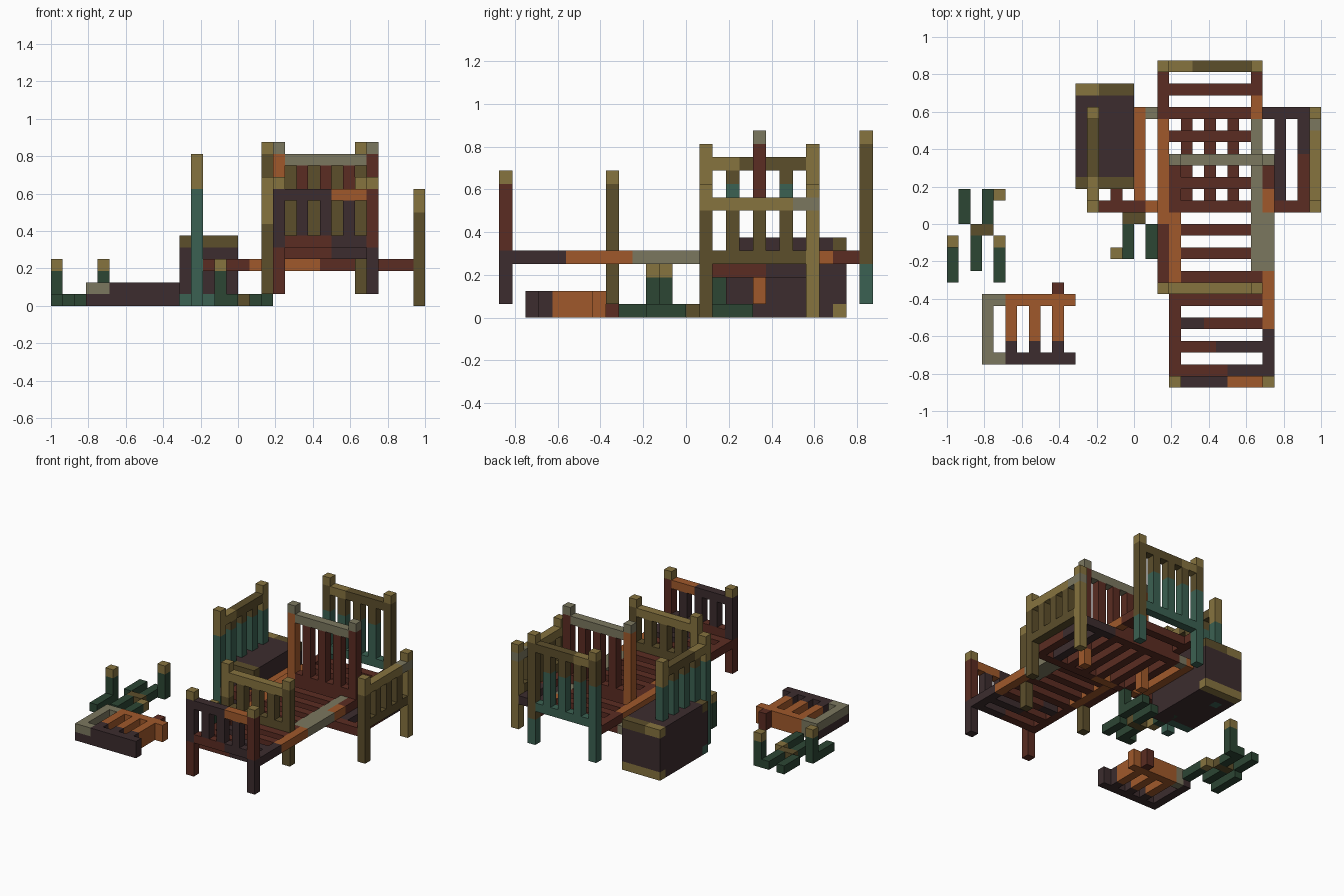
import bpy, bmesh

cube = bpy.data.objects.get("Cube")
if cube:
    bpy.data.objects.remove(cube)

U = 1 / 16  # one block


def linear(c):
    return c / 12.92 if c <= 0.04045 else ((c + 0.055) / 1.055) ** 2.4


COLOURS = {"light_olive": "86733F", "dark_olive": "5C4E2B", "dark_red": "5B2C22",
           "orange": "A0592B", "dark_brown": "3C2C2E", "grey": "7B775F",
           "teal": "3B6152", "dark_green": "2C4634"}
MATS = {}
for key, h in COLOURS.items():
    rgba = [linear(int(h[i:i + 2], 16) / 255) for i in (0, 2, 4)] + [1.0]
    m = bpy.data.materials.new(key)
    m.use_nodes = True
    m.diffuse_color = rgba
    m.node_tree.nodes["Principled BSDF"].inputs["Base Color"].default_value = rgba
    MATS[key] = m
LO, DO, RED, ORA, BRN, GRY, TEAL, GRN = COLOURS


def part(name, boxes):
    """One object from blocks (colour, x range, y range, z range) in block units."""
    bm = bmesh.new()
    me = bpy.data.meshes.new(name)
    used = []
    for col, *spans in boxes:
        if col not in used:
            used.append(col)
            me.materials.append(MATS[col])
        made = bmesh.ops.create_cube(bm, size=1)["verts"]
        for v in made:
            for i, (a, b) in enumerate(spans):
                v.co[i] = (a if v.co[i] < 0 else b) * U
        for f in {f for v in made for f in v.link_faces}:
            f.material_index = used.index(col)
    bm.to_mesh(me)
    bm.free()
    ob = bpy.data.objects.new(name, me)
    bpy.context.collection.objects.link(ob)


def bands(bottom, steps):
    """Split a run into (colour, start, end) pieces."""
    out = []
    for end, col in steps:
        out.append((col, bottom, end))
        bottom = end
    return out


def beam(name, axis, at, z, start, steps):
    """Horizontal bar along an axis, one block thick."""
    out = []
    for c, a, b in bands(start, steps):
        x, y = ((a, b), (at, at + 1)) if axis == "x" else ((at, at + 1), (a, b))
        out.append((c, x, y, (z, z + 1)))
    part(name, out)


def board(name, axis, at, start, base, top, posts, rail, bars, low):
    """Bed end: two posts, two rails and three bars, spanning the given axis."""
    def blk(c, a, b, z0, z1):
        run, thick = (a, b), (at, at + 1)
        return (c, run, thick, (z0, z1)) if axis == "x" else (c, thick, run, (z0, z1))
    for i, steps in enumerate(posts):
        p = start + 8 * i
        part(f"{name}_post_{i + 1}", [blk(c, p, p + 1, a, b) for c, a, b in bands(base, steps)])
    for kind, z, steps in (("top_rail", top - 2, rail), ("bottom_rail", base + 4, low)):
        part(f"{name}_{kind}", [blk(c, start + a, start + b, z, z + 1)
                                for c, a, b in bands(1, steps)])
    part(f"{name}_bars", [blk(c, start + k, start + k + 1, a, b)
                          for k in (2, 4, 6) for c, a, b in bands(base + 5, bars)])


# Bed ends: tall headboards and lower footboards
board("back_bed_headboard", "x", 13, 2, 1, 14,
      [[(10, TEAL), (13, DO), (14, LO)], [(4, TEAL), (13, DO), (14, LO)]],
      [(3, LO), (8, DO)], [(10, TEAL), (12, DO)], [(8, TEAL)])
board("back_bed_footboard", "x", -6, 2, 1, 11,
      [[(7, DO), (11, LO)], [(10, DO), (11, LO)]], [(8, LO)], [(9, DO)], [(8, DO)])
board("front_bed_headboard", "x", 5, 3, 1, 14,
      [[(13, ORA), (14, GRY)], [(3, ORA), (13, RED), (14, GRY)]],
      [(8, GRY)], [(12, RED)], [(8, RED)])
board("front_bed_footboard", "x", -14, 3, 1, 11,
      [[(5, RED), (10, BRN), (11, LO)], [(5, BRN), (10, RED), (11, LO)]],
      [(5, BRN), (8, ORA)], [(9, BRN)], [(5, RED), (8, BRN)])
board("cross_bed_headboard", "y", -4, 1, 0, 13,
      [[(10, TEAL), (13, LO)]] * 2, [(3, LO), (8, DO)], [(10, TEAL), (11, DO)], [(8, TEAL)])
board("cross_bed_footboard", "y", 15, 1, 0, 10,
      [[(8, DO), (10, LO)], [(8, LO), (9, GRY), (10, LO)]],
      [(7, LO), (8, GRY)], [(8, DO)], [(8, DO)])

# Side rails
beam("back_bed_right_rail", "y", 2, 4, -5, [(0, RED), (9, ORA), (13, RED)])
beam("back_bed_left_rail", "y", 10, 4, -5, [(-4, RED), (9, GRY), (11, ORA), (13, RED)])
beam("front_bed_right_rail", "y", 3, 4, -13, [(-6, RED), (1, ORA), (5, RED)])
beam("front_bed_left_rail", "y", 11, 4, -13, [(-9, BRN), (-4, ORA), (1, GRY), (3, ORA), (5, RED)])
beam("cross_bed_front_rail", "x", 1, 3, -3,
     [(1, RED), (2, ORA), (4, RED), (7, ORA), (15, RED)])
beam("cross_bed_back_rail", "x", 9, 3, -3, [(0, RED), (1, ORA), (2, GRY), (11, RED), (15, BRN)])

# Slats, every second block
SPLIT = {-13: [(8, RED), (11, BRN)], -11: [(7, RED), (11, BRN)], -9: [(6, BRN), (11, RED)]}
for y in range(-13, 12, 2):
    x0 = 3 if y > 5 else 4
    x1 = 11 if y < -6 else 10
    beam(f"lengthwise_bed_slat_{(y + 15) // 2}", "x", y, 4, x0, SPLIT.get(y, [(x1, RED)]))
for x in range(-2, 15, 2):
    steps = {0: [(9, ORA)], 12: [(9, BRN)], 14: [(6, RED), (9, BRN)]}.get(x, [(9, RED)])
    beam(f"cross_bed_slat_{(x + 4) // 2}", "y", x, 3, 2, steps)

# Chest with trimmed long edges
W = (-5, 0)
part("chest_body", [(BRN, W, (4, 11), (0, 6)), (BRN, W, (3, 4), (1, 5)), (BRN, W, (11, 12), (1, 5))])
part("chest_trim", [(DO, W, (3, 4), (5, 6)),
                    (TEAL, (-5, -2), (3, 4), (0, 1)), (BRN, (-2, 0), (3, 4), (0, 1)),
                    (LO, (-5, -3), (11, 12), (5, 6)), (DO, (-3, 0), (11, 12), (5, 6)),
                    (LO, W, (11, 12), (0, 1))])

# Low slatted crate on the ground
part("crate_frame", [
    (BRN, (-13, -12), (-12, -6), (0, 1)), (GRY, (-13, -12), (-12, -6), (1, 2)),
    (BRN, (-12, -5), (-12, -11), (0, 1)), (GRY, (-12, -11), (-12, -11), (1, 2)),
    (BRN, (-11, -5), (-12, -11), (1, 2)),
    (GRY, (-12, -11), (-7, -6), (0, 2)), (ORA, (-11, -5), (-7, -6), (0, 2))])
for i, x in enumerate((-11, -9, -7)):
    part(f"crate_slat_{i + 1}", [(BRN, (x, x + 1), (-11, -10), (0, 2)),
                                 (ORA, (x, x + 1), (-10, -7), (0, 2))])
part("crate_peg", [(RED, (-7, -6), (-6, -5), (0, 2))])

# Two scattered stick piles, the second turned half round
STICKS = [(GRN, -16, -5, -2, 1), (GRN, -15, 0, 3, 1), (GRN, -14, -4, -1, 1), (DO, -14, -1, 0, 1),
          (DO, -13, -1, 0, 1), (GRN, -13, 0, 3, 1), (GRN, -12, -5, -2, 1), (LO, -12, -2, -1, 1)]
for name, turned in (("right_sticks", False), ("middle_sticks", True)):
    def place(c, x, y0, y1, z0, z1):
        if turned:
            x, y0, y1 = -14 - x, -y1, -y0
        return (c, (x, x + 1), (y0, y1), (z0, z1))
    part(name, [place(c, x, a, b, 0, h) for c, x, a, b, h in STICKS])
    for i, (x, y) in enumerate(((-16, -2), (-12, 2))):
        blocks = [place(GRN, x, y, y + 1, 0, 3)]
        if not (turned and i == 0):
            blocks.append(place(LO, x, y, y + 1, 3, 4))
        part(f"{name}_post_{i + 1}", blocks)
